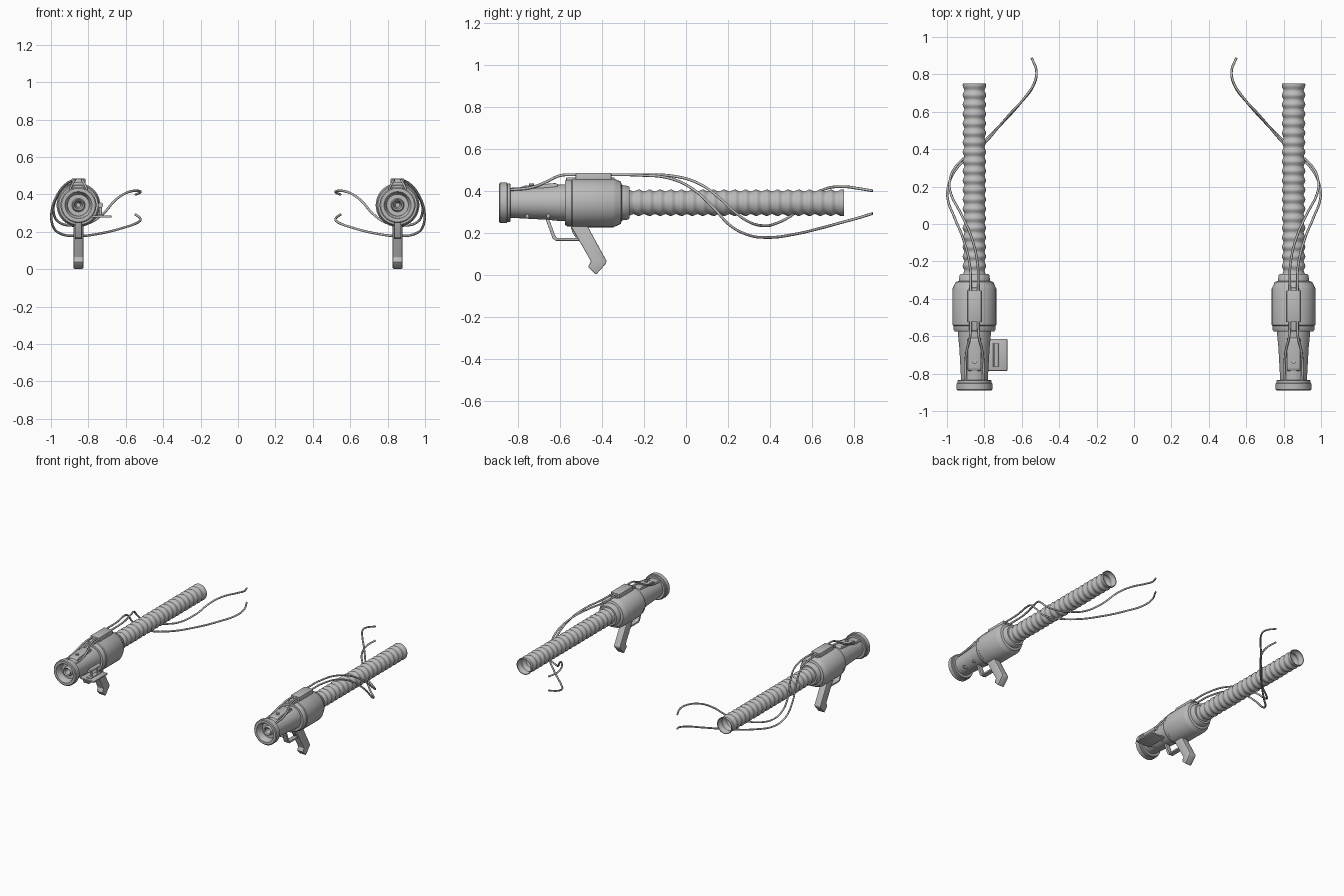
import bpy, bmesh, math
from mathutils import Vector

cube = bpy.data.objects.get("Cube")
if cube:
    bpy.data.objects.remove(cube, do_unlink=True)

gray = bpy.data.materials.new("plain_gray")
gray.use_nodes = True
gray.diffuse_color = (0.5, 0.5, 0.5, 1)
gray.node_tree.nodes["Principled BSDF"].inputs["Base Color"].default_value = (0.5, 0.5, 0.5, 1)

AXIS_Z = 0.343
GUN_X = 0.853


def finish(name, bm, bevel=0.0):
    """Turn a bmesh into a shaded object."""
    if bevel:
        bmesh.ops.bevel(bm, geom=bm.edges[:], offset=bevel, segments=2,
                        profile=0.5, affect='EDGES')
    bmesh.ops.recalc_face_normals(bm, faces=bm.faces[:])
    for f in bm.faces:
        f.smooth = True
    for e in bm.edges:
        e.smooth = len(e.link_faces) == 2 and e.calc_face_angle(0) < math.radians(35)
    mesh = bpy.data.meshes.new(name)
    bm.to_mesh(mesh)
    bm.free()
    mesh.materials.append(gray)
    obj = bpy.data.objects.new(name, mesh)
    bpy.context.collection.objects.link(obj)
    return obj


def lathe(name, x, profile, steps=40):
    """Spin a (y, radius) profile around the gun's long axis."""
    bm = bmesh.new()
    verts = [bm.verts.new((x + r, y, AXIS_Z)) for y, r in profile]
    edges = [bm.edges.new(pair) for pair in zip(verts, verts[1:])]
    bmesh.ops.spin(bm, geom=verts + edges, cent=(x, 0, AXIS_Z), axis=(0, 1, 0),
                   angle=math.tau, steps=steps)
    bmesh.ops.remove_doubles(bm, verts=bm.verts[:], dist=0.0002)
    return finish(name, bm)


def box(name, lo, hi, bevel=0.004):
    bm = bmesh.new()
    bmesh.ops.create_cube(bm, size=1)
    lo, hi = Vector(lo), Vector(hi)
    for v in bm.verts:
        v.co = (lo + hi) / 2 + Vector(a * b for a, b in zip(v.co, hi - lo))
    return finish(name, bm, bevel)


def rod(name, a, b, radius):
    a, b = Vector(a), Vector(b)
    bm = bmesh.new()
    bmesh.ops.create_cone(bm, cap_ends=True, segments=16, radius1=radius,
                          radius2=radius, depth=(b - a).length)
    turn = (b - a).to_track_quat('Z', 'Y')
    for v in bm.verts:
        v.co = turn @ v.co + (a + b) / 2
    return finish(name, bm)


def slab(name, x, half, outline, bevel=0.004):
    """Extrude a (y, z) outline across the width."""
    bm = bmesh.new()
    face = bm.faces.new([bm.verts.new((x - half, y, z)) for y, z in outline])
    new = bmesh.ops.extrude_face_region(bm, geom=[face])["geom"]
    bmesh.ops.translate(bm, vec=(2 * half, 0, 0),
                        verts=[g for g in new if isinstance(g, bmesh.types.BMVert)])
    return finish(name, bm, bevel)


def cable(name, points, radius=0.0065):
    curve = bpy.data.curves.new(name, 'CURVE')
    curve.dimensions = '3D'
    curve.bevel_depth = radius
    curve.bevel_resolution = 2
    curve.resolution_u = 8
    curve.use_fill_caps = True
    spline = curve.splines.new('BEZIER')
    spline.bezier_points.add(len(points) - 1)
    for bp, co in zip(spline.bezier_points, points):
        bp.co = co
        bp.handle_left_type = bp.handle_right_type = 'AUTO'
    curve.materials.append(gray)
    obj = bpy.data.objects.new(name, curve)
    bpy.context.collection.objects.link(obj)


# Lathe profiles (y, radius)
MUZZLE = [(-0.80, 0), (-0.80, 0.012), (-0.855, 0.022), (-0.862, 0.03), (-0.84, 0.036),
          (-0.84, 0.058), (-0.88, 0.066), (-0.889, 0.072), (-0.889, 0.09), (-0.884, 0.096),
          (-0.852, 0.096), (-0.85, 0.091), (-0.838, 0.091), (-0.835, 0.087), (-0.835, 0.06)]
BARREL = [(-0.84, 0.06), (-0.84, 0.071), (-0.66, 0.081), (-0.6, 0.087), (-0.57, 0.088)]
HOUSING = [(-0.575, 0.07), (-0.575, 0.105), (-0.565, 0.112), (-0.545, 0.112), (-0.54, 0.117),
           (-0.345, 0.117), (-0.335, 0.112), (-0.31, 0.1), (-0.305, 0.084),
           (-0.275, 0.08), (-0.268, 0.074), (-0.268, 0.045)]

# Hose: rounded ridges outside and inside, open at the back
RIDGES, PER = 20, 8
wave = [(-0.275 + 1.015 * i / (RIDGES * PER), 0.0585 + 0.0045 * math.cos(math.tau * i / PER))
        for i in range(RIDGES * PER + 1)]
HOSE = wave + [(0.752, 0.062), (0.752, 0.058)] + [(y, r - 0.004) for y, r in reversed(wave)]

# Cable runs (outward offset, y, z) behind the top block
LOW_RUN = [(0.02, -0.35, 0.476), (0.025, -0.22, 0.474), (0.06, -0.08, 0.46),
           (0.105, 0.03, 0.41), (0.142, 0.13, 0.32), (0.138, 0.21, 0.235),
           (0.1, 0.29, 0.192), (0.0, 0.39, 0.178), (-0.12, 0.51, 0.192),
           (-0.24, 0.64, 0.222), (-0.32, 0.75, 0.252), (-0.331, 0.82, 0.271),
           (-0.306, 0.888, 0.292)]
HIGH_RUN = [(-0.02, -0.35, 0.476), (-0.015, -0.2, 0.476), (0.02, -0.06, 0.47),
            (0.075, 0.06, 0.435), (0.125, 0.16, 0.365), (0.132, 0.23, 0.3),
            (0.105, 0.3, 0.252), (0.04, 0.365, 0.234), (-0.05, 0.43, 0.245),
            (-0.13, 0.52, 0.295), (-0.2, 0.6, 0.372), (-0.26, 0.665, 0.41),
            (-0.322, 0.76, 0.419), (-0.331, 0.82, 0.411), (-0.306, 0.888, 0.4)]

for side, s in (("right", -1), ("left", 1)):
    x = s * GUN_X
    lathe(side + "_muzzle", x, MUZZLE)
    lathe(side + "_barrel", x, BARREL)
    lathe(side + "_housing", x, HOUSING)
    lathe(side + "_hose", x, HOSE, 32)

    # Top block, barrel cover and its knob
    box(side + "_top_block", (x - 0.037, -0.525, 0.44), (x + 0.037, -0.355, 0.485))
    box(side + "_top_strap", (x - 0.028, -0.57, 0.44), (x + 0.028, -0.34, 0.464), 0.003)
    slab(side + "_barrel_cover", x, 0.036,
         [(-0.785, 0.4), (-0.785, 0.418), (-0.77, 0.424), (-0.62, 0.437), (-0.61, 0.43), (-0.61, 0.4)])
    rod(side + "_cover_knob", (x, -0.735, 0.41), (x, -0.735, 0.435), 0.012)

    # Grip, trigger and guard
    slab(side + "_grip", x, 0.026,
         [(-0.55, 0.235), (-0.47, 0.235), (-0.378, 0.066), (-0.382, 0.052),
          (-0.428, 0.001), (-0.466, 0.038), (-0.452, 0.064)])
    slab(side + "_guard", x, 0.018,
         [(-0.672, 0.275), (-0.655, 0.275), (-0.621, 0.183), (-0.612, 0.175), (-0.5, 0.175),
          (-0.5, 0.162), (-0.618, 0.162), (-0.634, 0.172)], 0.002)
    slab(side + "_trigger", x, 0.009,
         [(-0.55, 0.235), (-0.515, 0.235), (-0.505, 0.18), (-0.525, 0.178), (-0.54, 0.2)], 0.002)

    # Side bolts
    for i, y in enumerate((-0.755, -0.655)):
        rod(f"{side}_bolt_{i}", (x + 0.03, y, 0.28), (x + 0.064, y, 0.28), 0.009)

    # Cables: front leads join the back runs under the top block
    for name, run, d in (("low", LOW_RUN, 1), ("high", HIGH_RUN, -1)):
        front = [(d * 0.046, -0.84, 0.405), (d * 0.047, -0.74, 0.415), (d * 0.04, -0.67, 0.44),
                 (d * 0.023, -0.6, 0.472), (d * 0.02, -0.53, 0.476)]
        cable(f"{side}_{name}_cable", [(x + s * o, y, z) for o, y, z in front + run])

# Fold-out side plate with a raised handle bar, on the right gun only
px = -0.735
box("side_plate", (-0.795, -0.785, 0.276), (-0.677, -0.615, 0.288), 0.003)
box("side_plate_pad", (px - 0.018, -0.765, 0.286), (px + 0.018, -0.635, 0.294), 0.002)
rod("side_handle_bar", (px, -0.762, 0.343), (px, -0.638, 0.343), 0.014)
for i, y in enumerate((-0.735, -0.665)):
    rod(f"side_handle_post_{i}", (px, y, 0.288), (px, y, 0.343), 0.008)
